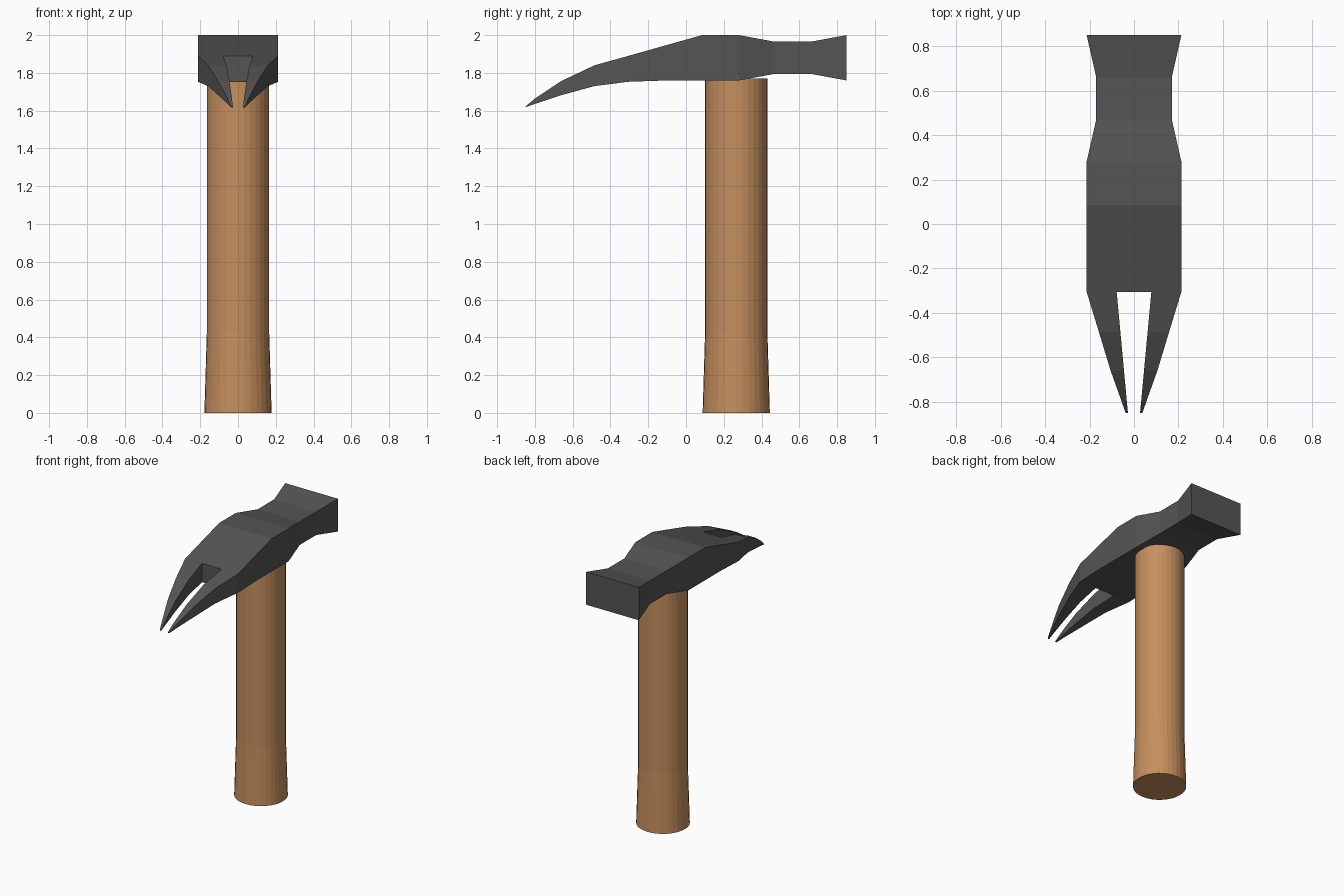
import bpy, bmesh, math

if "Cube" in bpy.data.objects:
    bpy.data.objects.remove(bpy.data.objects["Cube"])


def material(name, color):
    m = bpy.data.materials.new(name)
    m.diffuse_color = (*color, 1)
    m.use_nodes = True
    m.node_tree.nodes["Principled BSDF"].inputs["Base Color"].default_value = m.diffuse_color
    return m


def loft(name, rings, mat=None):
    """Skin a list of equal-length vertex rings and cap both ends."""
    bm = bmesh.new()
    rows = [[bm.verts.new(p) for p in ring] for ring in rings]
    n = len(rows[0])
    for a, b in zip(rows, rows[1:]):
        for i in range(n):
            j = (i + 1) % n
            bm.faces.new((a[i], a[j], b[j], b[i]))
    bm.faces.new(rows[0])
    bm.faces.new(rows[-1])
    bmesh.ops.recalc_face_normals(bm, faces=bm.faces)
    me = bpy.data.meshes.new(name)
    bm.to_mesh(me)
    bm.free()
    if mat:
        me.materials.append(mat)
    ob = bpy.data.objects.new(name, me)
    bpy.context.collection.objects.link(ob)
    return ob


def box_ring(y, top, bottom, w):
    return [(-w, y, bottom), (w, y, bottom), (w, y, top), (-w, y, top)]


def circle_ring(z, r, cy=0.266, n=32):
    return [(r * math.cos(2 * math.pi * i / n),
             cy + r * math.sin(2 * math.pi * i / n), z) for i in range(n)]


steel = material("dark_steel", (0.09, 0.09, 0.09))
wood = material("wood", (0.56, 0.275, 0.112))

# Head: sections from striking face to claw tip (y, top, bottom, half width)
stations = [
    (0.85, 2.0, 1.76, 0.213),
    (0.66, 1.965, 1.795, 0.17),
    (0.47, 1.965, 1.795, 0.17),
    (0.28, 2.0, 1.76, 0.213),
    (0.085, 2.0, 1.76, 0.213),
    (-0.10, 1.948, 1.76, 0.213),
    (-0.305, 1.89, 1.753, 0.213),
    (-0.485, 1.84, 1.73, 0.158),
    (-0.66, 1.757, 1.682, 0.105),
    (-0.80, 1.664, 1.636, 0.055),
    (-0.85, 1.622, 1.618, 0.038),
]
head = loft("head", [box_ring(*s) for s in stations], steel)

# Tapered slot that splits the claw
slot = loft("claw_slot_cutter", [box_ring(-0.305, 2.2, 1.4, 0.078),
                                 box_ring(-0.95, 2.2, 1.4, 0.018)], steel)
slot.hide_render = True
slot.hide_viewport = True
cut = head.modifiers.new("claw_slot", 'BOOLEAN')
cut.operation = 'DIFFERENCE'
cut.solver = 'EXACT'
cut.object = slot

# Handle: round shaft flaring toward the butt
loft("handle", [circle_ring(0, 0.178), circle_ring(0.43, 0.165),
                circle_ring(1.77, 0.165)], wood)
